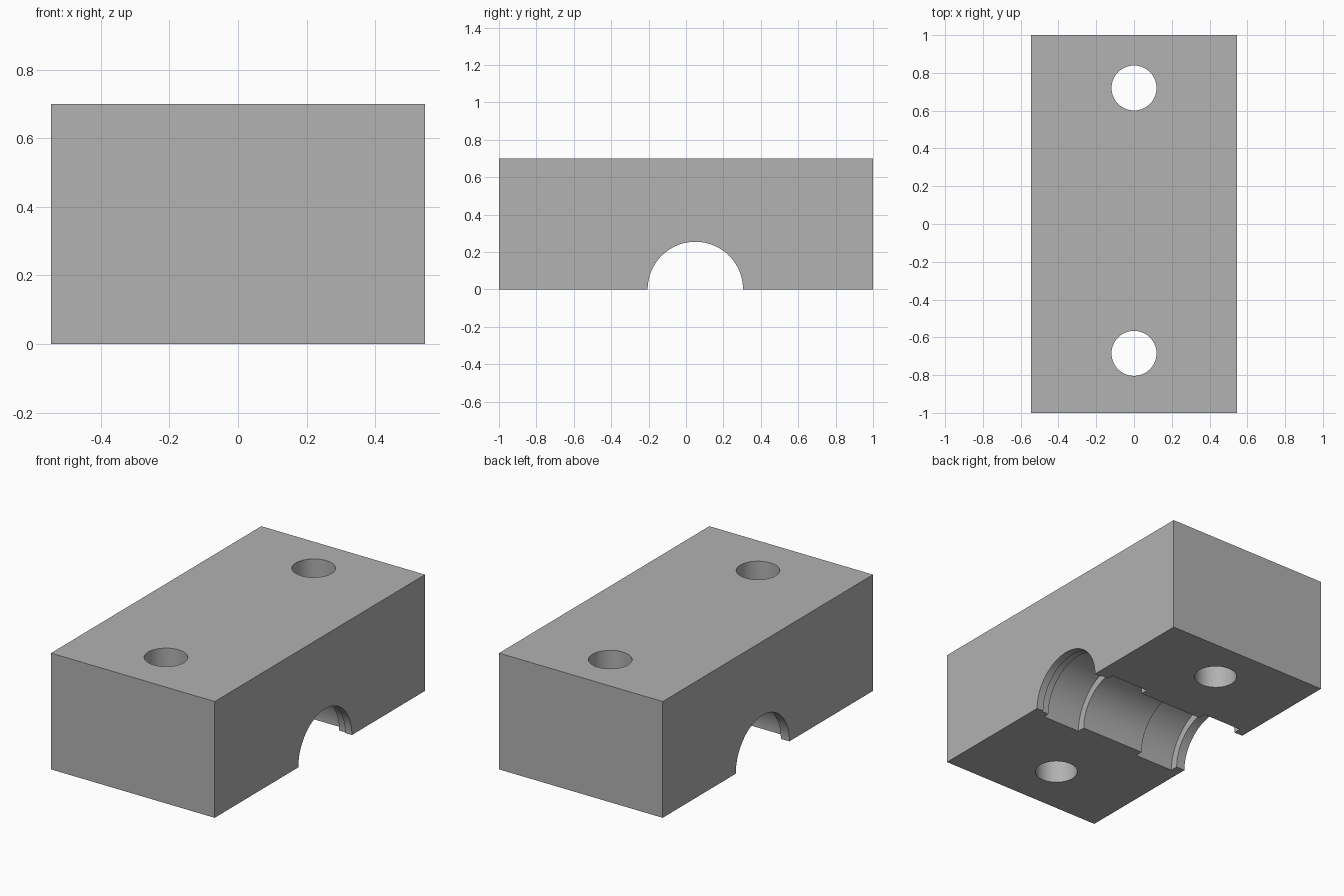
import bpy, bmesh
from math import cos, sin, pi

old = bpy.data.objects.get("Cube")
if old:
    bpy.data.objects.remove(old, do_unlink=True)

grey = bpy.data.materials.new("plain grey")
grey.use_nodes = True
GREY = (0.445, 0.445, 0.445, 1)
grey.diffuse_color = GREY
grey.node_tree.nodes["Principled BSDF"].inputs["Base Color"].default_value = GREY

HALF_X, HEIGHT = 0.545, 0.70


def make_object(name, bm):
    bmesh.ops.recalc_face_normals(bm, faces=bm.faces)
    mesh = bpy.data.meshes.new(name)
    bm.to_mesh(mesh)
    bm.free()
    mesh.materials.append(grey)
    obj = bpy.data.objects.new(name, mesh)
    bpy.context.collection.objects.link(obj)
    return obj


def turned(name, profile, place, segments=96):
    """Solid of revolution from (distance, radius) pairs; place maps to 3D."""
    bm = bmesh.new()
    rings = []
    for d, r in profile:
        angles = [2 * pi * (i + 0.5) / segments for i in range(segments)]
        rings.append([bm.verts.new(place(d, r * cos(a), r * sin(a))) for a in angles])
    for low, high in zip(rings, rings[1:]):
        for i in range(segments):
            j = (i + 1) % segments
            bm.faces.new((low[i], low[j], high[j], high[i]))
    bm.faces.new(rings[0])
    bm.faces.new(rings[-1])
    return make_object(name, bm)


# Rectangular block
bm = bmesh.new()
bmesh.ops.create_cube(bm, size=1)
for v in bm.verts:
    v.co = (v.co.x * 2 * HALF_X, v.co.y * 2, (v.co.z + 0.5) * HEIGHT)
block = make_object("clamp_block", bm)

# Half-round channel along x with two wider seats
BORE, LIP, SEAT = 0.255, 0.263, 0.302
channel = [(-0.6, BORE), (-0.488, BORE), (-0.488, SEAT), (-0.228, SEAT),
           (-0.228, BORE), (0.2, BORE), (0.2, SEAT), (0.455, SEAT),
           (0.455, LIP), (0.5, LIP), (0.5, BORE), (0.6, BORE)]
cutters = [turned("channel_cutter", channel, lambda d, u, v: (d, 0.05 + u, v))]

# Vertical bolt holes
for name, y in (("front_hole_cutter", -0.685), ("back_hole_cutter", 0.72)):
    cutters.append(turned(name, [(-0.1, 0.119), (0.8, 0.119)],
                          lambda d, u, v, y=y: (u, y + v, d), 64))

# Cut the block, then drop the cutters
bpy.context.view_layer.objects.active = block
for cutter in cutters:
    cutter.hide_render = True
    mod = block.modifiers.new(cutter.name, 'BOOLEAN')
    mod.operation = 'DIFFERENCE'
    mod.solver = 'EXACT'
    mod.object = cutter
    bpy.ops.object.modifier_apply(modifier=mod.name)
    bpy.data.objects.remove(cutter, do_unlink=True)

# Smooth round walls, sharp corners
for obj in bpy.context.selected_objects:
    obj.select_set(False)
block.select_set(True)
bpy.ops.object.shade_smooth_by_angle(angle=pi / 6)
